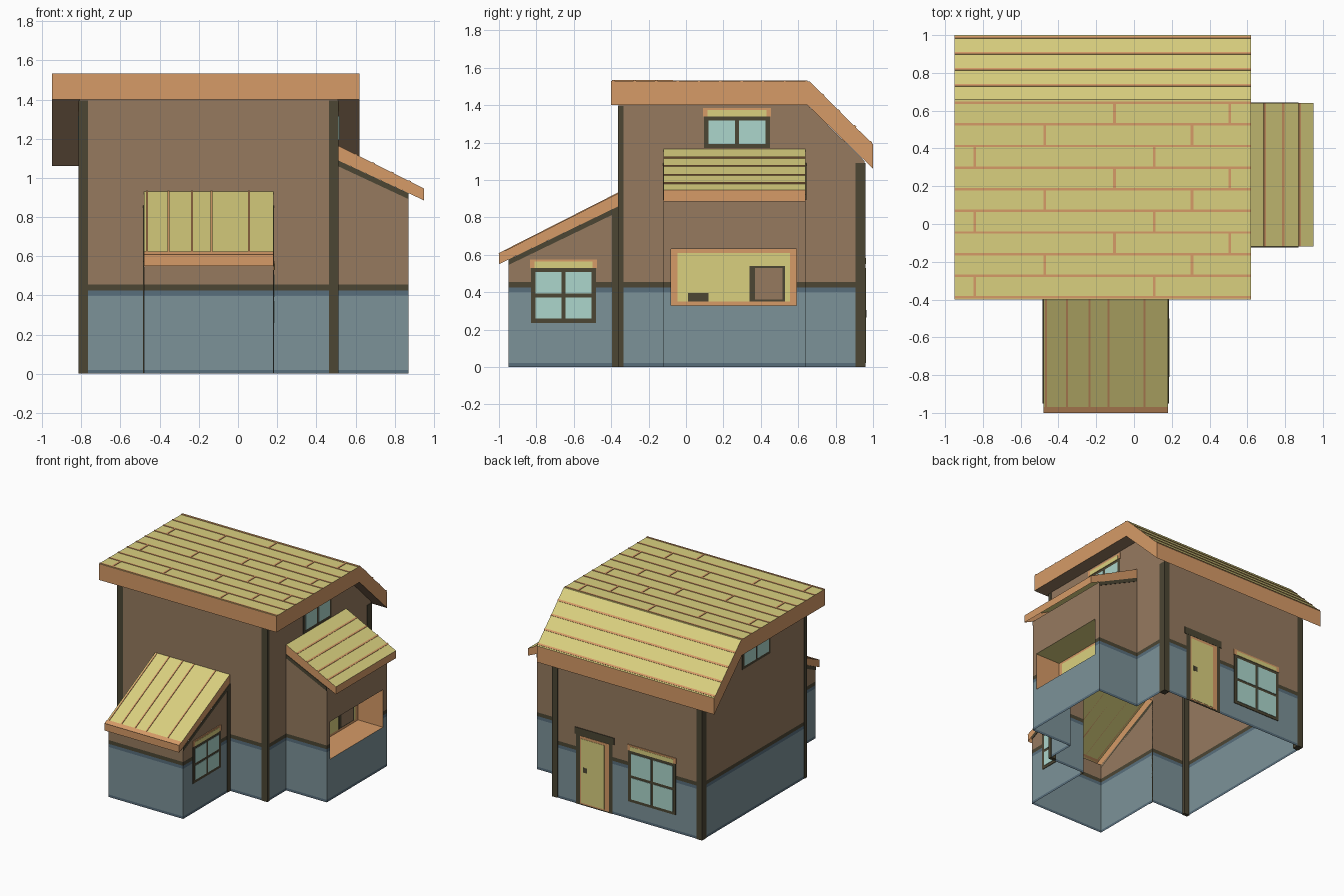
import bpy, bmesh
from mathutils import Vector

if "Cube" in bpy.data.objects:
    bpy.data.objects.remove(bpy.data.objects["Cube"])


def material(name, r, g, b):
    m = bpy.data.materials.new(name)
    lin = [((c / 255 + 0.055) / 1.055) ** 2.4 for c in (r, g, b)]
    m.diffuse_color = (*lin, 1)
    m.use_nodes = True
    m.node_tree.nodes["Principled BSDF"].inputs["Base Color"].default_value = m.diffuse_color
    return m


BROWN = material("plaster brown", 150, 122, 95)
BLUE = material("stone blue", 124, 146, 152)
DEEP = material("deep stone blue", 88, 110, 124)
DARK = material("dark timber", 76, 70, 52)
ORANGE = material("orange wood", 214, 155, 103)
YELLOW = material("straw yellow", 218, 208, 127)
GLASS = material("pale glass", 172, 214, 204)


def build(name, mats, prisms):
    """One object from several prisms: (axis, profile, start, end)."""
    bm = bmesh.new()
    for axis, prof, lo, hi in prisms:
        ends = []
        for t in (lo, hi):
            ends.append([bm.verts.new((t, a, b) if axis == "x" else (a, t, b)) for a, b in prof])
        n = len(prof)
        bm.faces.new(ends[0])
        bm.faces.new(ends[1])
        for i in range(n):
            j = (i + 1) % n
            bm.faces.new((ends[0][i], ends[0][j], ends[1][j], ends[1][i]))
    bmesh.ops.recalc_face_normals(bm, faces=bm.faces)
    me = bpy.data.meshes.new(name)
    bm.to_mesh(me)
    bm.free()
    for m in mats:
        me.materials.append(m)
    ob = bpy.data.objects.new(name, me)
    bpy.context.collection.objects.link(ob)
    return ob


def box(x0, x1, y0, y1, z0, z1):
    return ("x", [(y0, z0), (y1, z0), (y1, z1), (y0, z1)], x0, x1)


def on_slope(axis, p, q, lo, hi, f0=0.0, f1=1.0):
    """Thin plate lying on the profile line p-q between fractions f0 and f1."""
    p, q = Vector(p), Vector(q)
    d = (q - p).normalized()
    n = Vector((-d.y, d.x)) * (0.004 if d.x > 0 else -0.004)
    a, b = p.lerp(q, f0), p.lerp(q, f1)
    return (axis, [tuple(a), tuple(b), tuple(b + n), tuple(a + n)], lo, hi)


def recolour(ob, rule, drop=lambda f: False, cuts=()):
    bm = bmesh.new()
    bm.from_mesh(ob.data)
    for z in cuts:
        bmesh.ops.bisect_plane(bm, geom=bm.verts[:] + bm.edges[:] + bm.faces[:],
                               plane_co=(0, 0, z), plane_no=(0, 0, 1))
    bm.normal_update()
    bmesh.ops.delete(bm, geom=[f for f in bm.faces if drop(f)], context="FACES")
    for f in bm.faces:
        f.material_index = rule(f)
    bm.to_mesh(ob.data)
    bm.free()


def boolean(ob, other, op):
    m = ob.modifiers.new("bool", "BOOLEAN")
    m.operation, m.solver, m.object = op, "EXACT", other
    bpy.context.view_layer.objects.active = ob
    bpy.ops.object.modifier_apply(modifier=m.name)
    bpy.data.objects.remove(other)


# Walls: main block joined with the front lean-to and side bay, open below
walls = build("walls", [BROWN, BLUE, DEEP, DARK, ORANGE, YELLOW], [
    ("x", [(-.36, 0), (.955, 0), (.955, 1.1), (.65, 1.4), (-.36, 1.4)], -.81, .51)])
lean_to = build("lean_to", [], [("x", [(-.95, 0), (0, 0), (0, 1.034), (-.95, .574)], -.48, .18)])
bay = build("bay", [], [("y", [(.2, 0), (.87, 0), (.87, .922), (.2, 1.234)], -.12, .64)])
recess = build("recess", [], [box(.65, 1, -.08, .59, .33, .63)])
boolean(walls, lean_to, "UNION")
boolean(walls, bay, "UNION")
boolean(walls, recess, "DIFFERENCE")


def wall_colour(f):
    c = f.calc_center_median()
    if .64 < c.x < .869 and -.081 < c.y < .591 and .329 < c.z < .631:
        return 5 if f.normal.z < -.5 else 4
    if c.z < .02 or .4 < c.z < .425:
        return 2
    return 1 if c.z < .4 else 3 if c.z < .455 else 0


def wall_drop(f):
    z = f.calc_center_median().z
    return (f.normal.z < -.5 and z < .01) or (f.normal.z > .3 and z > .5)


recolour(walls, wall_colour, wall_drop, (.02, .4, .425, .455))


# Roofs: straw tops, orange edges
def roof_colour(f):
    return 0 if f.normal.z > .3 else 2 if f.normal.z < -.3 else 1


main_roof = build("main_roof", [YELLOW, ORANGE, BROWN], [
    ("x", [(-.4, 1.4), (-.4, 1.53), (.66, 1.527), (1, 1.19), (1, 1.06), (.65, 1.4)], -.95, .62)])
front_roof = build("front_roof", [YELLOW, ORANGE, BROWN], [
    ("x", [(-1, .55), (-1, .605), (-.36, .93), (-.36, .86)], -.48, .18)])
bay_roof = build("bay_roof", [YELLOW, ORANGE, BROWN], [
    ("y", [(.95, .885), (.95, .945), (.51, 1.165), (.51, 1.09)], -.12, .64)])
recolour(main_roof, roof_colour)
for r in (front_roof, bay_roof):
    recolour(r, roof_colour, lambda f: f.normal.z < -.3)

# Plank seams on the roofs
flat = ((-.4, 1.53), (.66, 1.527))
back = ((.66, 1.527), (1, 1.19))
seams = []
for i in range(10):
    f = .005 + i * .108
    seams.append(on_slope("x", *flat, -.95, .62, f, f + .012))
    for x in (-.85 + .37 * (i % 3), .1 + .2 * (i % 3)):
        if i < 9:
            seams.append(on_slope("x", *flat, x, x + .014, f, f + .108))
for i in range(4):
    f = .2 + i * .25
    seams.append(on_slope("x", *back, -.95, .62, f, f + .03))
for x in (-.47, -.36, -.24, -.14, .05):
    seams.append(on_slope("x", (-1, .605), (-.36, .93), x, x + .01))
for f in (.2, .4, .62, .82):
    seams.append(on_slope("y", (.51, 1.165), (.95, .945), -.12, .64, f, f + .025))
seams.append(on_slope("x", (-1, .605), (-.36, .93), -.48, .18, 0, .05))
build("plank_seams", [ORANGE], seams)

# Dark corner posts and trim under the lean-to roofs
e = .004
posts = []
for x0, x1 in ((-.81 - e, -.765), (.465, .51 + e)):
    posts.append(box(x0, x1, -.36 - e, -.335, 0, 1.395))
    posts.append(box(x0, x1, .905, .955 + e, 0, 1.09))
for x0, x1 in ((-.48 - e, -.48), (.18, .18 + e)):
    posts.append(box(x0, x1, -.395, -.36, 0, .84))
    posts.append(("x", [(-.95, .545), (-.95, .574), (-.36, .86), (-.36, .83)], x0, x1))
for y0, y1 in ((-.12 - e, -.12), (.64, .64 + e)):
    posts.append(("y", [(.51, 1.06), (.51, 1.09), (.87, .922), (.87, .892)], y0, y1))
build("timber_trim", [DARK], posts)


# Windows: dark frame, panes and straw lintel as thin plates
def window(name, side, at, a0, a1, z0, z1, rows):
    """side: axis the wall faces, at: wall position, sign gives direction."""
    s = 1 if at > 0 else -1

    def plate(b0, b1, c0, c1, depth):
        lo, hi = sorted((at, at + s * depth))
        return box(lo, hi, b0, b1, c0, c1) if side == "x" else box(b0, b1, lo, hi, c0, c1)

    top = z1 - .045
    build(name + "_frame", [DARK], [plate(a0, a1, z0, top, .004)])
    build(name + "_lintel", [ORANGE], [plate(a0 - .005, a1 + .005, top, z1, .006)])
    build(name + "_lintel_face", [YELLOW], [plate(a0 + .02, a1 - .02, top, z1 - .012, .008)])
    w, h = (a1 - a0 - .03) / 2, (top - z0 - .025) / rows
    build(name + "_panes", [GLASS], [
        plate(a0 + .025 + i * w, a0 + .005 + (i + 1) * w,
              z0 + .023 + j * h, z0 + .002 + (j + 1) * h, .007)
        for i in range(2) for j in range(rows)])


window("lean_to_window", "x", .18, -.83, -.48, .235, .575, 2)
window("right_gable_window", "x", .51, .095, .45, 1.17, 1.385, 1)
window("left_gable_window", "x", -.81, .095, .45, 1.17, 1.385, 1)
window("back_window", "y", .955, -.58, -.16, .14, .595, 2)

# Back door
build("door_frame", [DARK], [box(-.02, .3, .955, .959, 0, .56), box(-.035, .315, .955, .96, .555, .61)])
build("door_edge", [ORANGE], [box(.01, .265, .955, .961, .01, .55)])
build("door_panel", [YELLOW], [box(.05, .255, .955, .963, .02, .53)])
build("door_knob", [DARK], [box(.2, .235, .955, .964, .265, .305)])

# Back of the serving hatch in the side bay
build("hatch_back", [YELLOW], [box(.65, .653, -.045, .555, .35, .61)])
build("hatch_shelf_edge", [DARK], [box(.65, .655, .34, .53, .35, .54), box(.65, .655, .01, .12, .35, .395)])
build("hatch_shelf", [BROWN], [box(.65, .657, .37, .515, .36, .53)])
